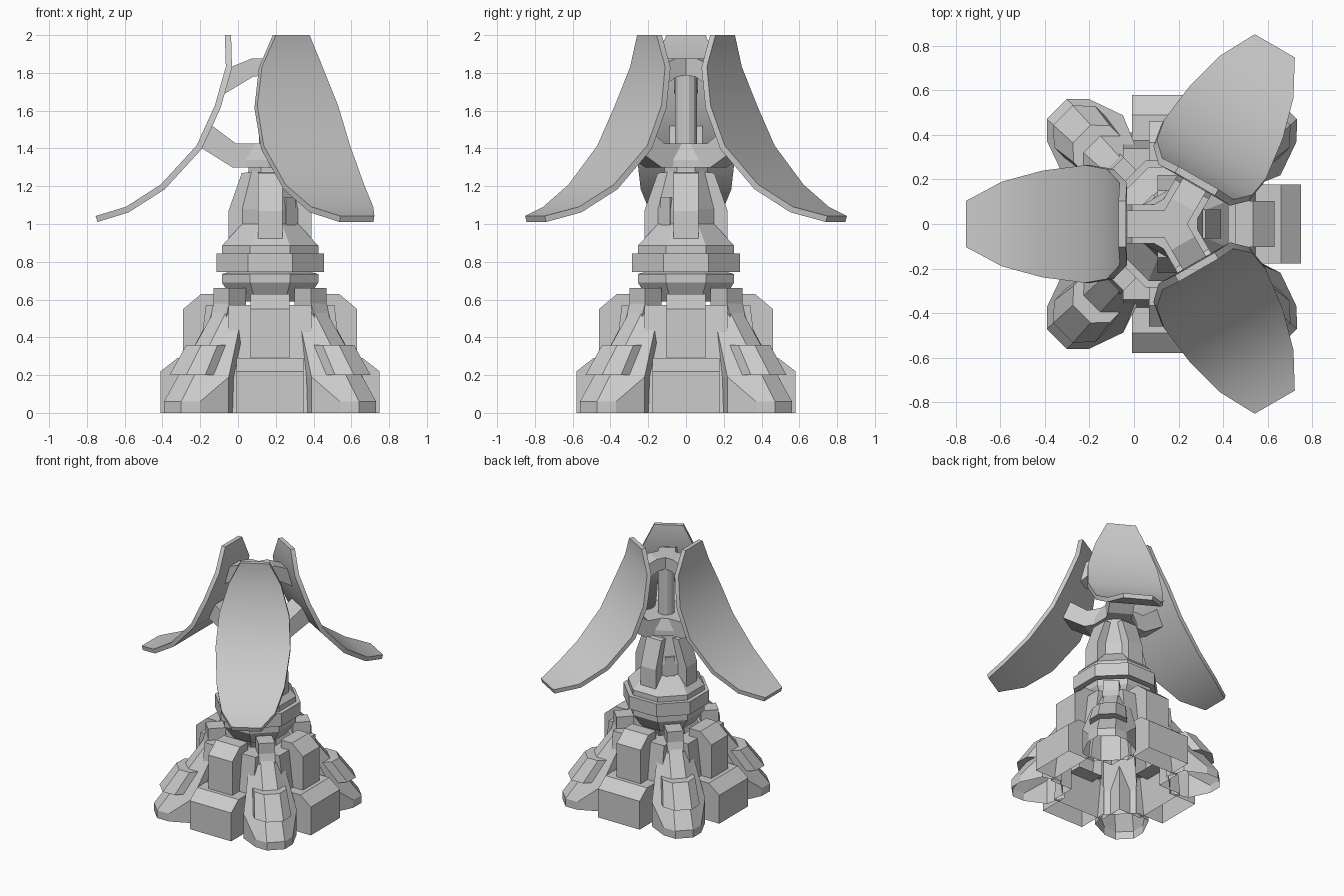
import bpy, bmesh
from math import radians, cos, sin, pi
from mathutils import Matrix

if "Cube" in bpy.data.objects:
    bpy.data.objects.remove(bpy.data.objects["Cube"])

CX = 0.17  # tower axis lies off the origin


def finish(name, bm, angle=0, shell=False):
    """Place a part; shell parts lose their floor and their hidden inner face."""
    if shell:
        lo = min(v.co.x for v in bm.verts) + .001
        dead = [f for f in bm.faces if all(v.co.z < .001 for v in f.verts)
                or all(v.co.x < lo for v in f.verts)]
        bmesh.ops.delete(bm, geom=dead, context='FACES')
    bmesh.ops.recalc_face_normals(bm, faces=bm.faces)
    bm.transform(Matrix.Translation((CX, 0, 0)) @ Matrix.Rotation(radians(angle), 4, 'Z'))
    me = bpy.data.meshes.new(name)
    bm.to_mesh(me)
    bm.free()
    ob = bpy.data.objects.new(name, me)
    bpy.context.collection.objects.link(ob)
    return ob


def loft(name, rings, angle=0, shell=False):
    """Skin closed rings of 3D points."""
    bm = bmesh.new()
    rows = [[bm.verts.new(p) for p in r] for r in rings]
    n = len(rows[0])
    for a, b in zip(rows, rows[1:]):
        for i in range(n):
            j = (i + 1) % n
            bm.faces.new((a[i], a[j], b[j], b[i]))
    bm.faces.new(rows[0][::-1])
    bm.faces.new(rows[-1])
    return finish(name, bm, angle, shell)


def prism(name, profile, half, angle=0, shell=False):
    """Extrude a (radius, z) outline sideways by +-half."""
    return loft(name, [[(r, s * half, z) for r, z in profile] for s in (-1, 1)],
                angle, shell)


def turned(name, profile, sides=8):
    """Stack of polygon rings; radius is measured to the flats."""
    k = 1 / cos(pi / sides)
    return loft(name, [[(r * k * cos((i + .5) * 2 * pi / sides),
                         r * k * sin((i + .5) * 2 * pi / sides), z)
                        for i in range(sides)] for r, z in profile])


def mirrored(half, zs):
    """Plan outline symmetric about the radial axis, one height per point."""
    side = [(r, w, z) for (r, w), z in zip(half, zs)]
    return side + [(r, -w, z) for r, w, z in side[::-1]]


def lerp(a, b, t):
    return [(p[0] + (q[0] - p[0]) * t, p[1] + (q[1] - p[1]) * t) for p, q in zip(a, b)]


foot = [(.73, .064), (.658, .134), (.50, .19), (.38, .12)]
knee = [(.35, .046), (.31, .086), (.30, .105), (.22, .10)]

for k in range(4):
    a = 90 * k
    # core wall and stepped boxes on the four axes
    prism('base_wall', [(.22, 0), (.41, 0), (.34, .57), (.22, .57)], .22, a, True)
    prism('lower_box', [(.34, 0), (.58, 0), (.58, .22), (.49, .29), (.34, .29)], .178, a, True)
    prism('upper_box', [(.27, .25), (.46, .25), (.46, .55), (.365, .63), (.27, .63)], .103, a, True)
    # flared diagonal leg with knee plate and top block
    d = a + 45
    loft('leg', [mirrored(foot, (0,) * 4), mirrored(foot, (.06, .06, .19, .19)),
                 mirrored(knee, (.57,) * 4)], d, True)
    plate = []
    for z in (.2, .36):
        (r0, w0), (r1, w1) = lerp(foot, knee, (z - .06) / .51)[:2]
        plate.append(mirrored([(r0 + .065, w0 + .003), (r1 + .055, w1 + .01),
                               (r1 - .03, w1 + .01)], (z,) * 3))
    loft('knee_plate', plate, d)
    prism('leg_top_block', [(.24, .5), (.39, .5), (.365, .58), (.365, .66), (.24, .66)],
          .058, d)
    # upright ribs around the turret head
    prism('head_rib', [(.05, .9), (.22, .9), (.22, 1.07), (.15, 1.27), (.05, 1.28)], .065, a)

# small blocks on two opposite corners of the head
for a in (-45, 135):
    prism('head_block', [(.08, .93), (.155, .93), (.155, 1.14), (.08, 1.14)], .035, a)

# turret bowl, collar and head
turned('turret_bowl', [(.19, .59), (.255, .69), (.255, .735), (.22, .745), (.255, .75),
                       (.255, .885), (.14, 1.01)])
turned('turret_collar', [(.285, .745), (.285, .845)])
turned('head_core', [(.15, .98), (.15, 1.08), (.115, 1.28), (.115, 1.31)])

# mast and its two hubs
turned('lower_hub', [(.14, 1.30), (.14, 1.34), (.115, 1.425)], 6)
turned('mast', [(.058, 1.4), (.058, 1.80)], 12)
turned('upper_hub', [(.07, 1.79), (.06, 1.87)], 6)

# curved petals: radius, height, half width
path = [(.21, 2.0, .103), (.205, 1.83, .185), (.265, 1.62, .247), (.365, 1.405, .264),
        (.56, 1.195, .24), (.75, 1.075, .19), (.915, 1.025, .104)]
T = .033
for a in (60, 180, 300):
    rings = []
    for i, (r, z, w) in enumerate(path):
        p, q = path[max(i - 1, 0)], path[min(i + 1, len(path) - 1)]
        tr, tz = q[0] - p[0], q[1] - p[1]
        m = (tr * tr + tz * tz) ** .5
        nr, nz = (T, 0) if i == 0 else (-tz / m * T, tr / m * T)
        dr, dz = r - nr * .1, z - nz * .45
        rings.append([(dr, -w, dz), (dr, w, dz), (dr + nr, w, dz + nz), (dr + nr, -w, dz + nz)])
    petal = loft('petal', rings, a)
    bpy.context.view_layer.objects.active = petal
    petal.select_set(True)
    bpy.ops.object.shade_smooth_by_angle(angle=radians(35))
    petal.select_set(False)
    # struts that carry each petal
    prism('lower_strut', [(0, 1.30), (.20, 1.30), (.375, 1.41), (.32, 1.53), (.18, 1.425),
                          (0, 1.425)], .088, a)
    prism('upper_strut', [(0, 1.79), (.09, 1.78), (.24, 1.69), (.21, 1.83), (.10, 1.875),
                          (0, 1.875)], .06, a)
